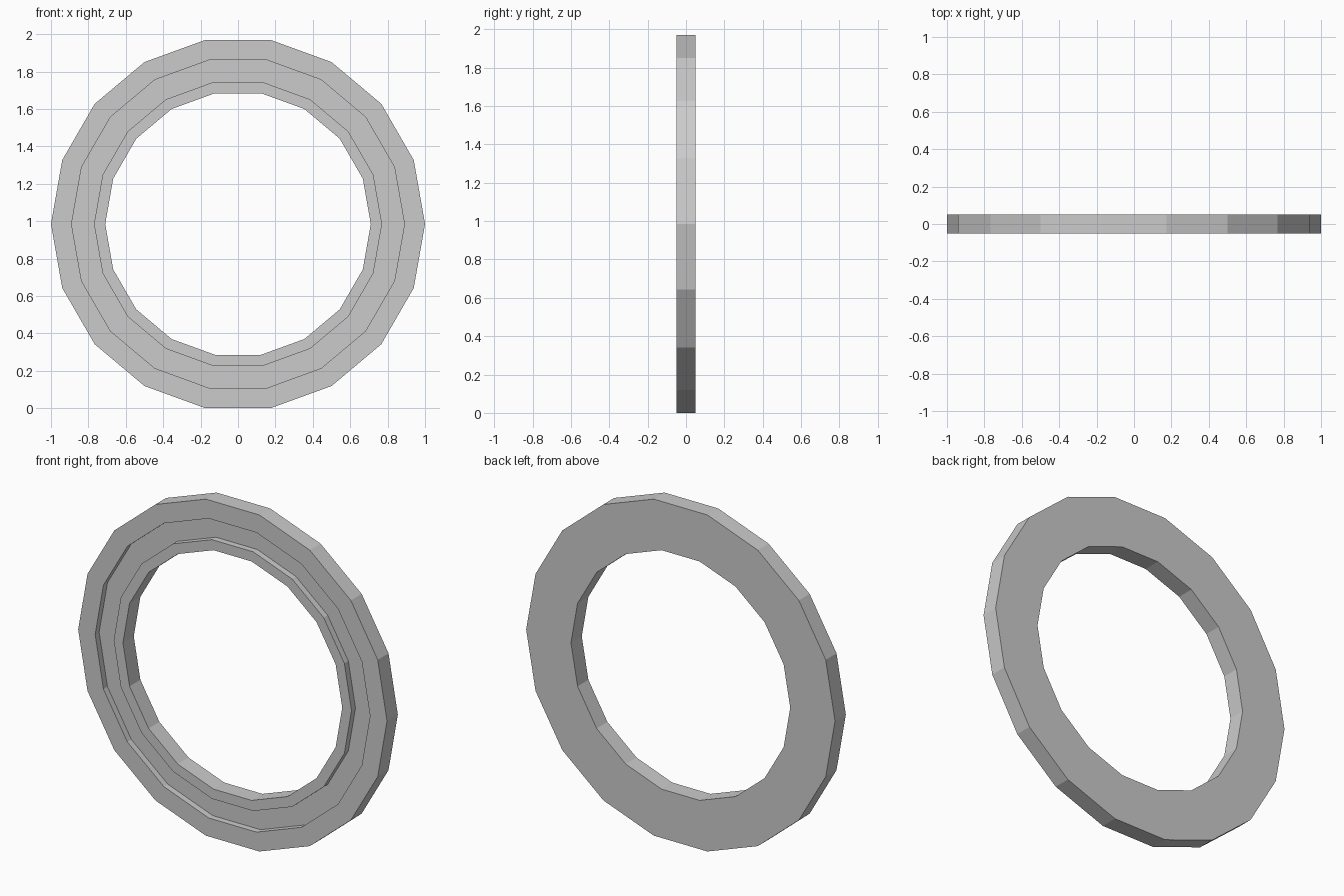
import bpy, bmesh, math

if "Cube" in bpy.data.objects:
    bpy.data.objects.remove(bpy.data.objects["Cube"])

SIDES = 18
CENTRE_Z = math.cos(math.radians(10))  # flat side rests on the ground

# Closed cross-section (radius, y): flat back, grooved front
profile = [(1.0, 0.05), (1.0, -0.05), (0.89, -0.05), (0.89, -0.013),
           (0.77, -0.013), (0.77, -0.05), (0.71, -0.05), (0.71, 0.05)]

# Sweep the cross-section around the y axis
bm = bmesh.new()
rings = []
for i in range(SIDES):
    a = 2 * math.pi * i / SIDES
    rings.append([bm.verts.new((r * math.cos(a), y, CENTRE_Z + r * math.sin(a)))
                  for r, y in profile])
n = len(profile)
for i in range(SIDES):
    a, b = rings[i], rings[(i + 1) % SIDES]
    for j in range(n):
        k = (j + 1) % n
        bm.faces.new((a[j], a[k], b[k], b[j]))
bmesh.ops.recalc_face_normals(bm, faces=bm.faces)

# Grooved ring
mesh = bpy.data.meshes.new("grooved_ring")
bm.to_mesh(mesh)
bm.free()
ring = bpy.data.objects.new("grooved_ring", mesh)
bpy.context.collection.objects.link(ring)
